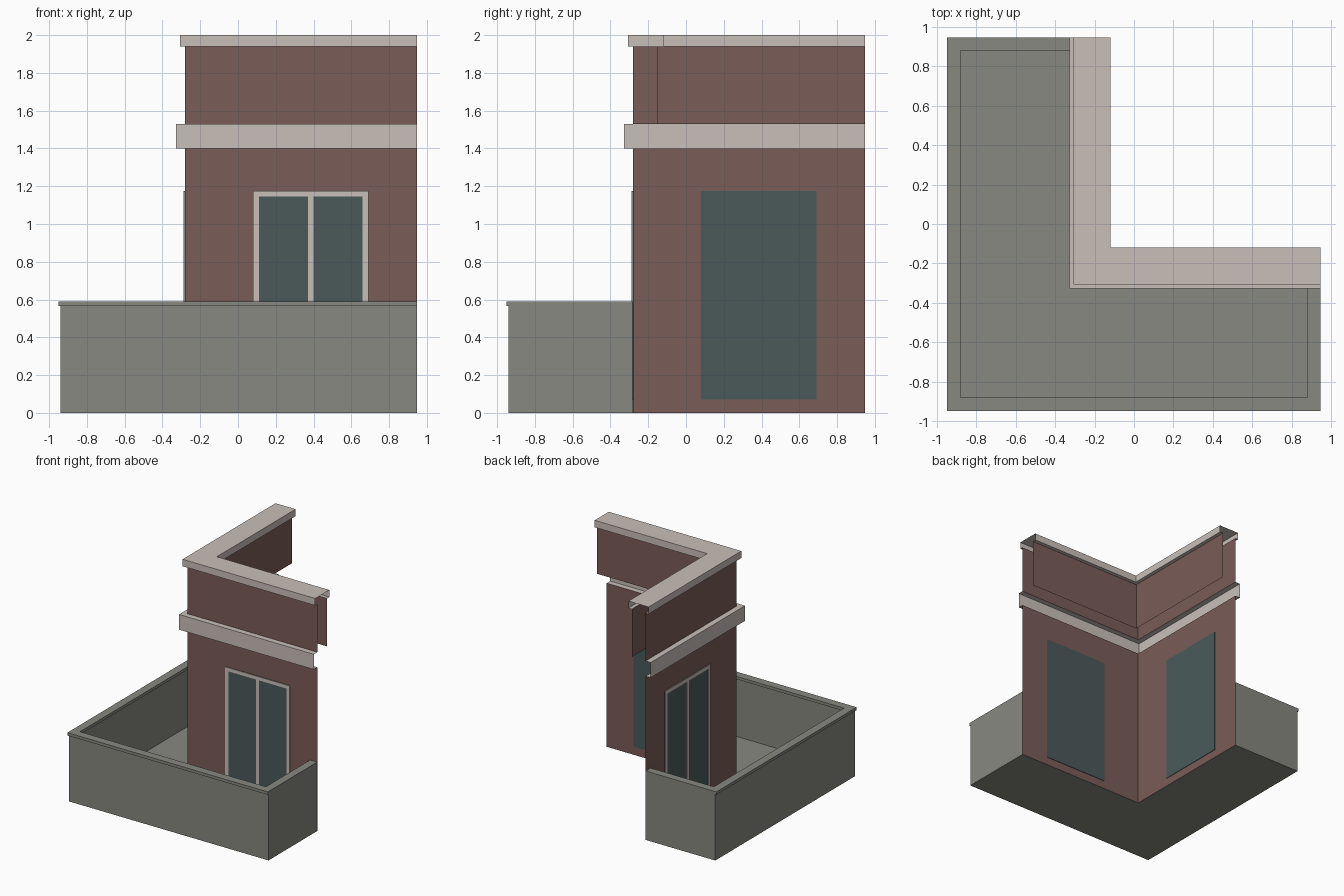
import bpy
import bmesh

if "Cube" in bpy.data.objects:
    bpy.data.objects.remove(bpy.data.objects["Cube"])

END = 0.947      # open ends of both wings
WALL = -0.28     # outer face of the brick walls
FLOOR = 0.07
RIM = 0.59
HEAD = 1.175     # top of the windows


def material(name, rgb):
    mat = bpy.data.materials.new(name)
    mat.use_nodes = True
    mat.diffuse_color = (*rgb, 1)
    mat.node_tree.nodes["Principled BSDF"].inputs["Base Color"].default_value = (*rgb, 1)
    return mat


BRICK = material("brown brick", (0.195, 0.109, 0.095))
STONE = material("pale stone", (0.584, 0.521, 0.479))
CONCRETE = material("grey concrete", (0.242, 0.246, 0.216))
GLASS = material("teal glass", (0.069, 0.102, 0.102))


def finish(bm, name, mat):
    mesh = bpy.data.meshes.new(name)
    bm.to_mesh(mesh)
    bm.free()
    mesh.materials.append(mat)
    obj = bpy.data.objects.new(name, mesh)
    bpy.context.collection.objects.link(obj)
    return obj


def corner_sweep(name, profile, mat):
    """Run an open (offset, height) profile along both wings with a mitred corner."""
    bm = bmesh.new()
    rows = [[bm.verts.new(p) for p in ((END, d, z), (d, d, z), (d, END, z))]
            for d, z in profile]
    for low, high in zip(rows, rows[1:]):
        for j in range(2):
            bm.faces.new((low[j], high[j], high[j + 1], low[j + 1]))
    return finish(bm, name, mat)


def wing_boxes(name, boxes, mat):
    """Boxes given as (along, offset, height) ranges, built on both wings."""
    for wing in ("front", "side"):
        bm = bmesh.new()
        for along, offset, height in boxes:
            x, y = (along, offset) if wing == "front" else (offset, along)
            cube = bmesh.ops.create_cube(bm, size=1)["verts"]
            for v in cube:
                v.co = [r[0] if c < 0 else r[1] for c, r in zip(v.co, (x, y, height))]
        finish(bm, f"{wing}_{name}", mat)


# Brick walls and the hollow parapet above the band
corner_sweep("brick_walls", [(WALL, 0), (WALL, 1.4)], BRICK)
corner_sweep("parapet_outer_face", [(WALL, 1.53), (WALL, 1.94)], BRICK)
corner_sweep("parapet_inner_face", [(-0.15, 1.94), (-0.15, 1.53)], BRICK)

# Stone band and roof coping, both open channels
corner_sweep("stone_band", [(WALL, 1.4), (-0.328, 1.4), (-0.328, 1.53), (WALL, 1.53)], STONE)
corner_sweep("roof_coping", [(WALL, 1.94), (-0.308, 1.94), (-0.308, 2),
                             (-0.118, 2), (-0.118, 1.94), (-0.15, 1.94)], STONE)

# Terrace: underside, outer wall with lipped rim, inner wall and floor
corner_sweep("terrace", [(WALL, 0), (-0.94, 0), (-0.94, 0.565), (-0.95, 0.565),
                         (-0.95, RIM), (-0.88, RIM), (-0.88, 0.565), (-0.89, 0.565),
                         (-0.89, FLOOR), (WALL, FLOOR)], CONCRETE)
wing_boxes("terrace_end_wall", [((0.89, END), (-0.94, WALL - 0.002), (0, RIM)),
                                ((0.88, END), (-0.95, WALL - 0.002), (0.565, RIM))], CONCRETE)

# Tall double windows with stone frames
LEFT, RIGHT, BAR = 0.08, 0.69, 0.03
MID = (LEFT + RIGHT) / 2
wing_boxes("window_glass", [((LEFT, RIGHT), (WALL - 0.004, WALL + 0.004), (FLOOR, HEAD))], GLASS)
FACE = (WALL - 0.008, WALL - 0.003)
uprights = [((a, a + BAR), FACE, (FLOOR, HEAD)) for a in (LEFT, MID - BAR / 2, RIGHT - BAR)]
wing_boxes("window_frame", uprights + [((LEFT, RIGHT), FACE, (HEAD - BAR, HEAD))], STONE)
